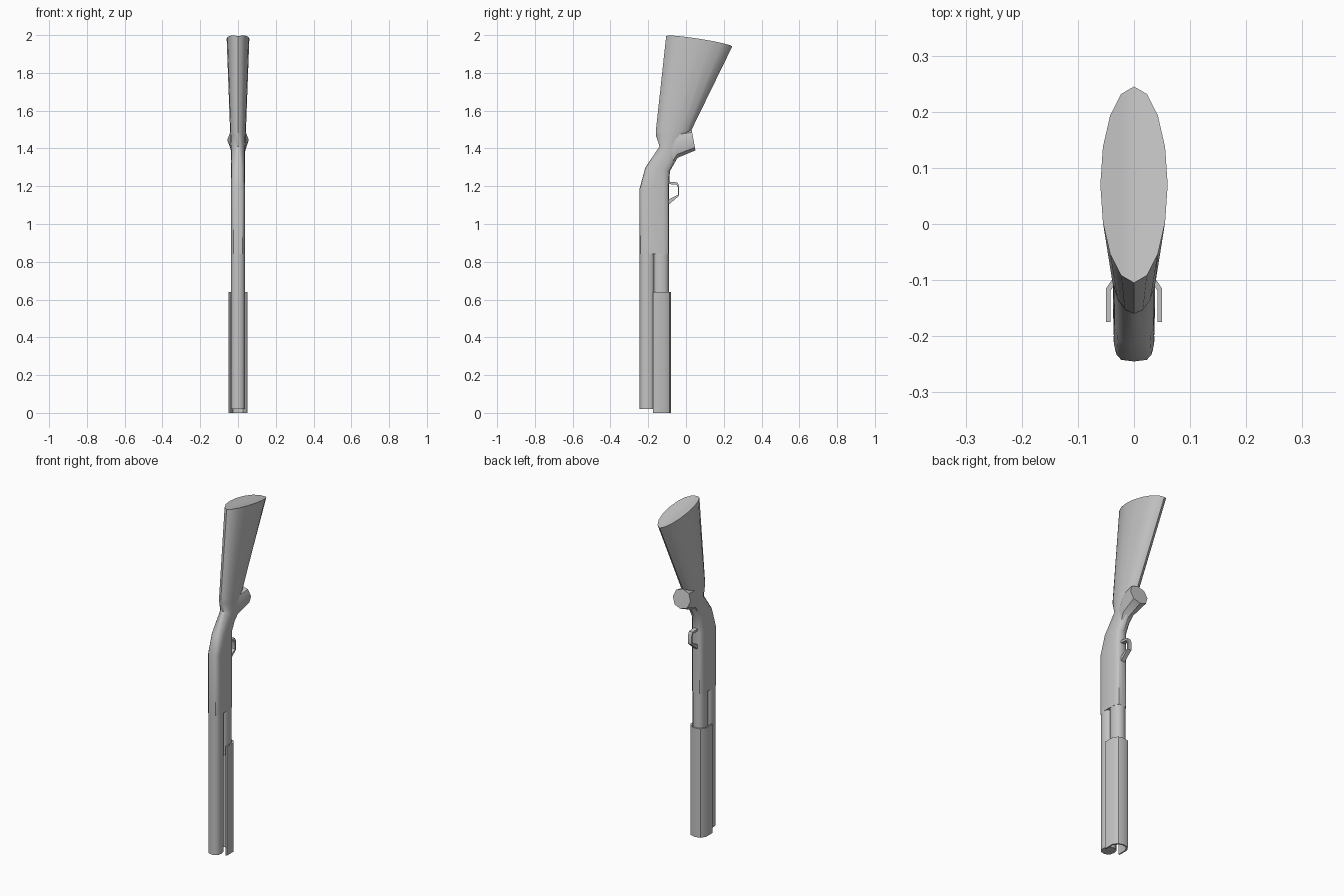
import bpy, bmesh, math
from mathutils import Vector

cube = bpy.data.objects.get("Cube")
if cube:
    bpy.data.objects.remove(cube, do_unlink=True)

grey = bpy.data.materials.new("plain grey")
grey.use_nodes = True
colour = (0.55, 0.55, 0.55, 1)
grey.diffuse_color = colour
grey.node_tree.nodes["Principled BSDF"].inputs["Base Color"].default_value = colour


def section(front, back, width, power=1.0, sides=16):
    """Closed section between two (y, z) points, rounder or boxier by power."""
    a, b = Vector((0, *front)), Vector((0, *back))
    mid, half = (a + b) / 2, (a - b) / 2
    ring = []
    for i in range(sides):
        t = 2 * math.pi * i / sides
        c, s = math.cos(t), math.sin(t)
        c = math.copysign(abs(c) ** power, c)
        s = math.copysign(abs(s) ** power, s)
        ring.append(mid + half * c + Vector((width * s, 0, 0)))
    return ring


def loft(name, rings, split_cap=False, angle=40):
    """Skin a row of sections and close both ends."""
    bm = bmesh.new()
    rows = [[bm.verts.new(p) for p in ring] for ring in rings]
    n = len(rows[0])
    for a, b in zip(rows, rows[1:]):
        for i in range(n):
            j = (i + 1) % n
            bm.faces.new((a[i], a[j], b[j], b[i]))
    first = rows[0]
    if split_cap:
        h = n // 2
        bm.faces.new(first[:h + 1])
        bm.faces.new(first[h:] + first[:1])
    else:
        bm.faces.new(first)
    bm.faces.new(rows[-1])
    bmesh.ops.recalc_face_normals(bm, faces=bm.faces)
    mesh = bpy.data.meshes.new(name)
    bm.to_mesh(mesh)
    bm.free()
    mesh.materials.append(grey)
    obj = bpy.data.objects.new(name, mesh)
    bpy.context.collection.objects.link(obj)
    bpy.ops.object.select_all(action='DESELECT')
    obj.select_set(True)
    bpy.context.view_layer.objects.active = obj
    bpy.ops.object.shade_smooth_by_angle(angle=math.radians(angle))
    return obj


# Stock, wrist and receiver in one sweep, with a shallow valley in the butt
butt = section((-0.105, 1.995), (0.245, 1.94), 0.06)
for p in butt:
    p.z += 0.22 * abs(p.x)
loft("stock_and_receiver", [
    butt,
    section((-0.16, 1.49), (0.03, 1.50), 0.042),
    section((-0.16, 1.47), (0.0, 1.45), 0.04),
    section((-0.14, 1.41), (-0.04, 1.36), 0.037, 0.9),
    section((-0.215, 1.30), (-0.085, 1.28), 0.037, 0.7),
    section((-0.245, 1.19), (-0.09, 1.20), 0.037, 0.5),
    section((-0.245, 0.84), (-0.09, 0.84), 0.037, 0.5),
], split_cap=True)

# Flared grip with an octagonal end
loft("grip", [
    section((0.03, 1.50), (0.05, 1.39), 0.057, 0.9, 8),
    section((-0.06, 1.49), (-0.045, 1.35), 0.044, 0.9, 8),
    section((-0.12, 1.45), (-0.085, 1.28), 0.03, 0.9, 8),
])

# Barrel and the tube beneath it
loft("barrel", [section((-0.245, z), (-0.165, z), 0.037, 0.8, 12)
                for z in (0.86, 0.02)])
loft("magazine_tube", [section((-0.175, z), (-0.09, z), 0.036, 0.8, 12)
                       for z in (0.86, 0.58)])

# Fore-end: open channel wrapped round the back
outer = [(0.05, -0.175), (0.05, -0.115), (0.032, -0.088), (0, -0.08)]
inner = [(0.042, -0.175), (0.042, -0.119), (0.027, -0.096), (0, -0.088)]
pairs = list(zip(outer, inner))
pairs += [((-a[0], a[1]), (-b[0], b[1])) for a, b in reversed(pairs[:-1])]
top = 0.64
loft("fore_end", [[Vector((*o, 0)), Vector((*o, top)),
                   Vector((*i, top)), Vector((*i, 0))] for o, i in pairs])

# Trigger guard: flat band bent round an opening
outer = [(-0.1, 1.225), (-0.045, 1.22), (-0.036, 1.20), (-0.036, 1.15), (-0.1, 1.095)]
inner = [(-0.1, 1.212), (-0.05, 1.208), (-0.043, 1.195), (-0.043, 1.155), (-0.1, 1.125)]
w = 0.012
loft("trigger_guard", [[Vector((-w, *o)), Vector((w, *o)),
                        Vector((w, *i)), Vector((-w, *i))]
                       for o, i in zip(outer, inner)], angle=30)
